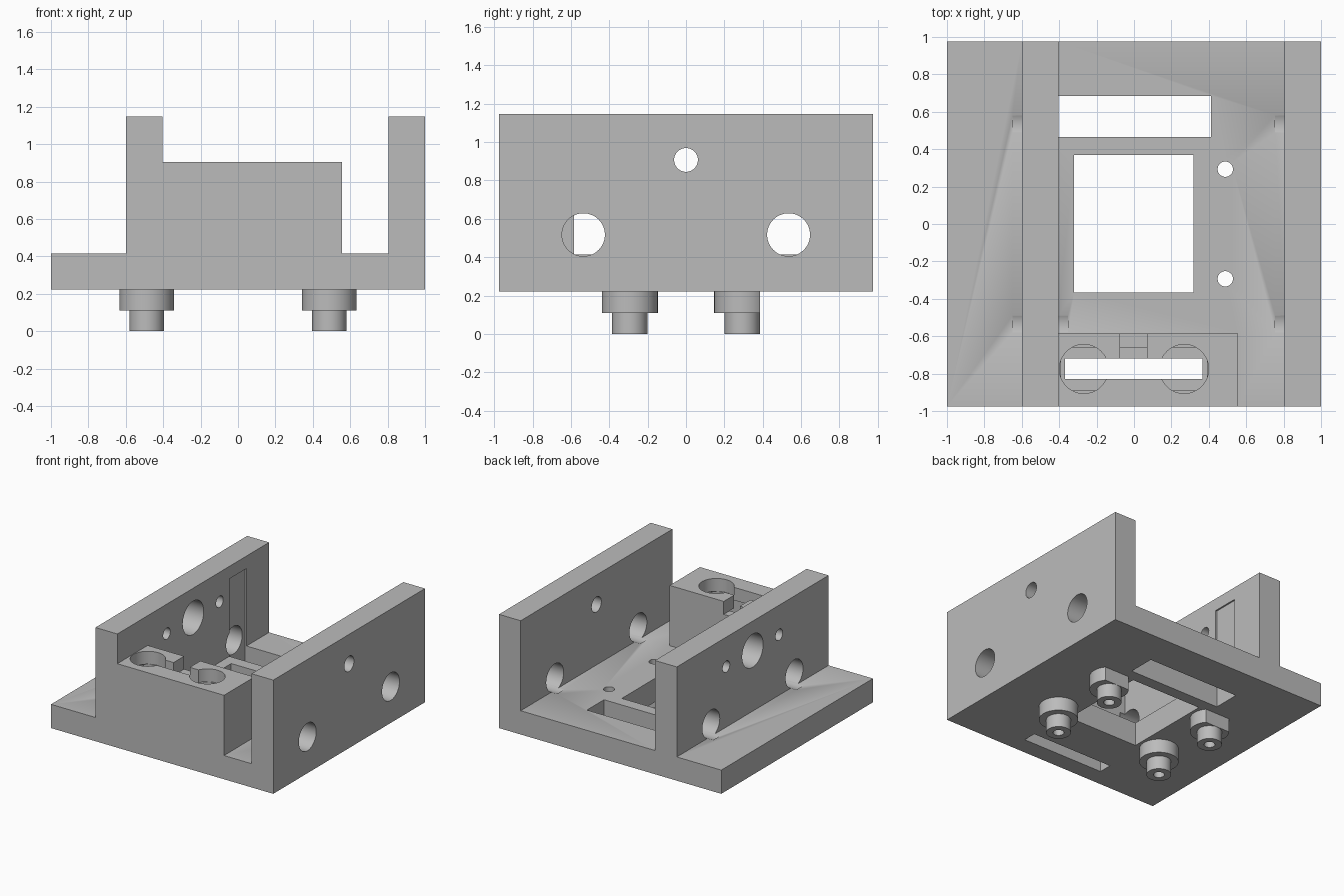
import bpy
import bmesh
from math import radians

if "Cube" in bpy.data.objects:
    bpy.data.objects.remove(bpy.data.objects["Cube"])

grey = bpy.data.materials.new("plain grey")
grey.use_nodes = True
COLOUR = (0.5, 0.5, 0.5, 1)
grey.diffuse_color = COLOUR
grey.node_tree.nodes["Principled BSDF"].inputs["Base Color"].default_value = COLOUR


def box(name, x, y, z):
    """Box from (min, max) pairs."""
    bpy.ops.mesh.primitive_cube_add(size=1)
    ob = bpy.context.object
    ob.name = name
    for v in ob.data.vertices:
        v.co = [lo if c < 0 else hi for c, (lo, hi) in zip(v.co, (x, y, z))]
    return ob


def rod(name, r, axis, a, b, span):
    """Cylinder along x or z; a, b are its centre in the other two axes."""
    lo, hi = span
    mid = (lo + hi) / 2
    along_x = axis == "x"
    bpy.ops.mesh.primitive_cylinder_add(
        vertices=48, radius=r, depth=hi - lo,
        location=(mid, a, b) if along_x else (a, b, mid),
        rotation=(0, radians(90) if along_x else 0, 0))
    ob = bpy.context.object
    ob.name = name
    bpy.ops.object.transform_apply(location=True, rotation=True, scale=True)
    return ob


def combine(target, tool, operation="DIFFERENCE"):
    """Apply a boolean and remove the tool."""
    mod = target.modifiers.new("combine", "BOOLEAN")
    mod.operation, mod.solver, mod.object = operation, "EXACT", tool
    bpy.ops.object.select_all(action="DESELECT")
    bpy.context.view_layer.objects.active = target
    target.select_set(True)
    bpy.ops.object.modifier_apply(modifier=mod.name)
    bpy.data.objects.remove(tool)


def finish(ob):
    ob.data.materials.clear()
    ob.data.materials.append(grey)
    bpy.ops.object.select_all(action="DESELECT")
    bpy.context.view_layer.objects.active = ob
    ob.select_set(True)
    bpy.ops.object.shade_smooth_by_angle(angle=radians(30))


FLOOR, UNDER, TOP, END = 0.415, 0.222, 1.147, 0.975

# Base plate and both side walls as one extruded profile
profile = [(-1, UNDER), (1, UNDER), (1, TOP), (0.805, TOP), (0.805, FLOOR),
           (-0.403, FLOOR), (-0.403, TOP), (-0.6, TOP), (-0.6, FLOOR), (-1, FLOOR)]
bm = bmesh.new()
face = bm.faces.new([bm.verts.new((x, -END, z)) for x, z in profile])
new = bmesh.ops.extrude_face_region(bm, geom=[face])["geom"]
bmesh.ops.translate(bm, vec=(0, 2 * END, 0),
                    verts=[g for g in new if isinstance(g, bmesh.types.BMVert)])
bmesh.ops.recalc_face_normals(bm, faces=bm.faces)
mesh = bpy.data.meshes.new("bracket_body")
bm.to_mesh(mesh)
bm.free()
body = bpy.data.objects.new("bracket_body", mesh)
bpy.context.collection.objects.link(body)

# Front block joined to the body
combine(body, box("front_block", (-0.5, 0.557), (-END, -0.585), (0.3, 0.905)), "UNION")

# Window and rear slot, the slot also leaving a shallow recess in the wall
combine(body, box("window", (-0.32, 0.318), (-0.365, 0.37), (0, 0.6)))
combine(body, box("rear_slot", (-0.415, 0.412), (0.465, 0.685), (0, 1.045)))

# Front block: through slot, inner bay, two round pockets and a notch
combine(body, box("front_slot", (-0.37, 0.365), (-0.83, -0.72), (0, 1.2)))
combine(body, box("inner_bay", (-0.39, 0.39), (-0.89, -0.66), (0.6, 0.8)))
for side in (-1, 1):
    combine(body, rod("round_pocket", 0.131, "z", side * 0.268, -0.775, (0.8, 1.2)))
combine(body, box("notch", (-0.075, 0.07), (-0.73, -0.5), (0.8, 1.2)))

# Wall holes, running slightly past each wall
left_span, right_span = (-0.65, -0.353), (0.755, 1.05)
for side in (-1, 1):
    for span in (left_span, right_span):
        combine(body, rod("large_hole", 0.112, "x", side * 0.535, 0.517, span))
    combine(body, rod("screw_hole", 0.046, "x", side * 0.34, 0.907, left_span))
combine(body, rod("centre_hole", 0.135, "x", 0, 0.907, left_span))
combine(body, rod("pin_hole", 0.062, "x", 0, 0.907, right_span))

# Four stepped feet with bores; the rear pair is flattened at the back
for px, x in (("left", 0.488), ("right", -0.488)):
    for py, y in (("front", -0.293), ("rear", 0.293)):
        foot = rod(f"{py}_{px}_foot", 0.146, "z", x, y, (0.11, UNDER))
        combine(foot, rod("foot_tip", 0.092, "z", x, y, (0, 0.16)), "UNION")
        combine(foot, rod("bore", 0.041, "z", x, y, (-0.1, 0.3)))
        combine(body, rod("bore", 0.041, "z", x, y, (0.1, 0.5 if x > 0 else 0.4)))
        if y > 0:
            combine(foot, box("flat", (x - 0.3, x + 0.3), (0.386, 0.6), (-0.1, 0.4)))
        finish(foot)

finish(body)
